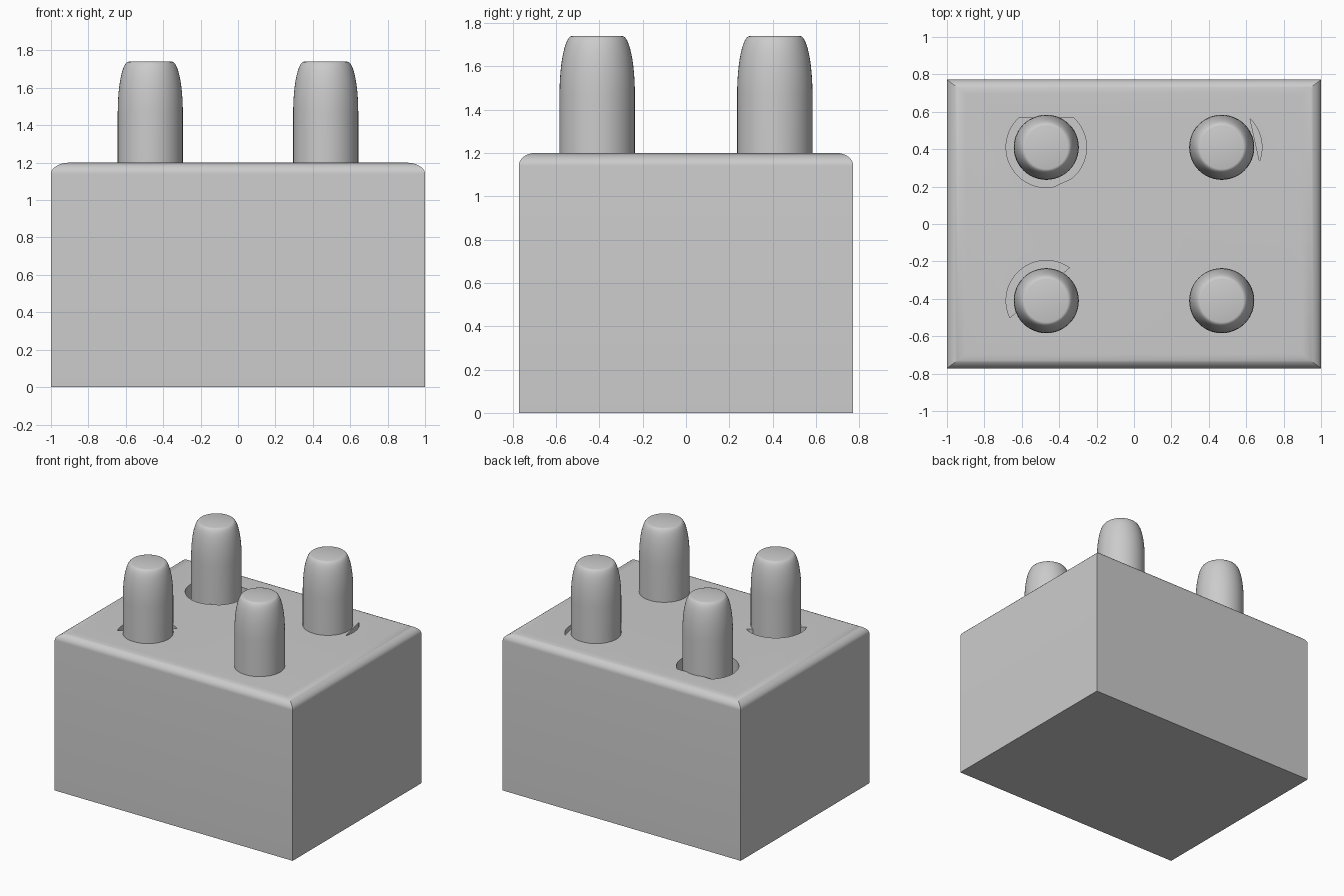
import bpy, bmesh
from math import sin, cos, radians, pi

if "Cube" in bpy.data.objects:
    bpy.data.objects.remove(bpy.data.objects["Cube"])

PX, PY, TOP = 0.469, 0.41, 1.2


def add_object(name, bm):
    bmesh.ops.recalc_face_normals(bm, faces=bm.faces[:])
    mesh = bpy.data.meshes.new(name)
    bm.to_mesh(mesh)
    bm.free()
    ob = bpy.data.objects.new(name, mesh)
    bpy.context.collection.objects.link(ob)
    return ob


def activate(ob):
    bpy.ops.object.select_all(action='DESELECT')
    ob.select_set(True)
    bpy.context.view_layer.objects.active = ob


# Base block: a cube with rounded top edges, stretched to size
bm = bmesh.new()
bmesh.ops.create_cube(bm, size=2)
top_edges = [e for e in bm.edges if all(v.co.z > 0 for v in e.verts)]
bmesh.ops.bevel(bm, geom=top_edges, offset=0.1, segments=10, profile=0.5, affect='EDGES')
for v in bm.verts:
    v.co.x *= 1.0
    v.co.y *= 0.772
    v.co.z = (v.co.z + 1) * 0.6
block = add_object("block", bm)

# Clearance gaps beside the pegs: partial discs sunk into the top
bm = bmesh.new()


def gap(x, y, *arcs, r=0.215, depth=0.3, n=24):
    pts = []
    for a0, a1 in arcs:
        for i in range(n + 1):
            a = radians(a0 + (a1 - a0) * i / n)
            pts.append((x + r * cos(a), y + r * sin(a)))
    face = bm.faces.new([bm.verts.new((px, py, TOP - depth)) for px, py in pts])
    new = bmesh.ops.extrude_face_region(bm, geom=[face], use_keep_orig=True)["geom"]
    bmesh.ops.translate(bm, vec=(0, 0, depth + 0.1),
                        verts=[g for g in new if isinstance(g, bmesh.types.BMVert)])


gap(-PX, PY, (-51, 48), (132, 280))
gap(PX, PY, (-20, 45))
gap(-PX, -PY, (55, 205))
cutter = add_object("gap_cutter", bm)
cutter.hide_render = True

activate(block)
mod = block.modifiers.new("gaps", 'BOOLEAN')
mod.operation = 'DIFFERENCE'
mod.solver = 'EXACT'
mod.object = cutter
bpy.ops.object.modifier_apply(modifier=mod.name)
bpy.data.objects.remove(cutter)
bpy.ops.object.shade_smooth_by_angle(angle=radians(30))

# Four pegs: turned profile with a long elliptical shoulder and flat tip
profile = [(0, 0.85), (0.174, 0.85)]
profile += [(0.116 + 0.058 * cos(t * pi / 24), 1.47 + 0.27 * sin(t * pi / 24)) for t in range(13)]
profile += [(0, 1.74)]


def peg(name, x, y):
    bm = bmesh.new()
    vs = [bm.verts.new((r, 0, z)) for r, z in profile]
    es = [bm.edges.new(p) for p in zip(vs, vs[1:])]
    bmesh.ops.spin(bm, geom=vs + es, cent=(0, 0, 0), axis=(0, 0, 1), angle=2 * pi, steps=48)
    bmesh.ops.remove_doubles(bm, verts=bm.verts[:], dist=1e-5)
    ob = add_object(name, bm)
    ob.location = (x, y, 0)
    activate(ob)
    bpy.ops.object.shade_smooth_by_angle(angle=radians(30))


for sx, side in ((-1, "left"), (1, "right")):
    for sy, end in ((-1, "front"), (1, "back")):
        peg(f"peg_{end}_{side}", sx * PX, sy * PY)
